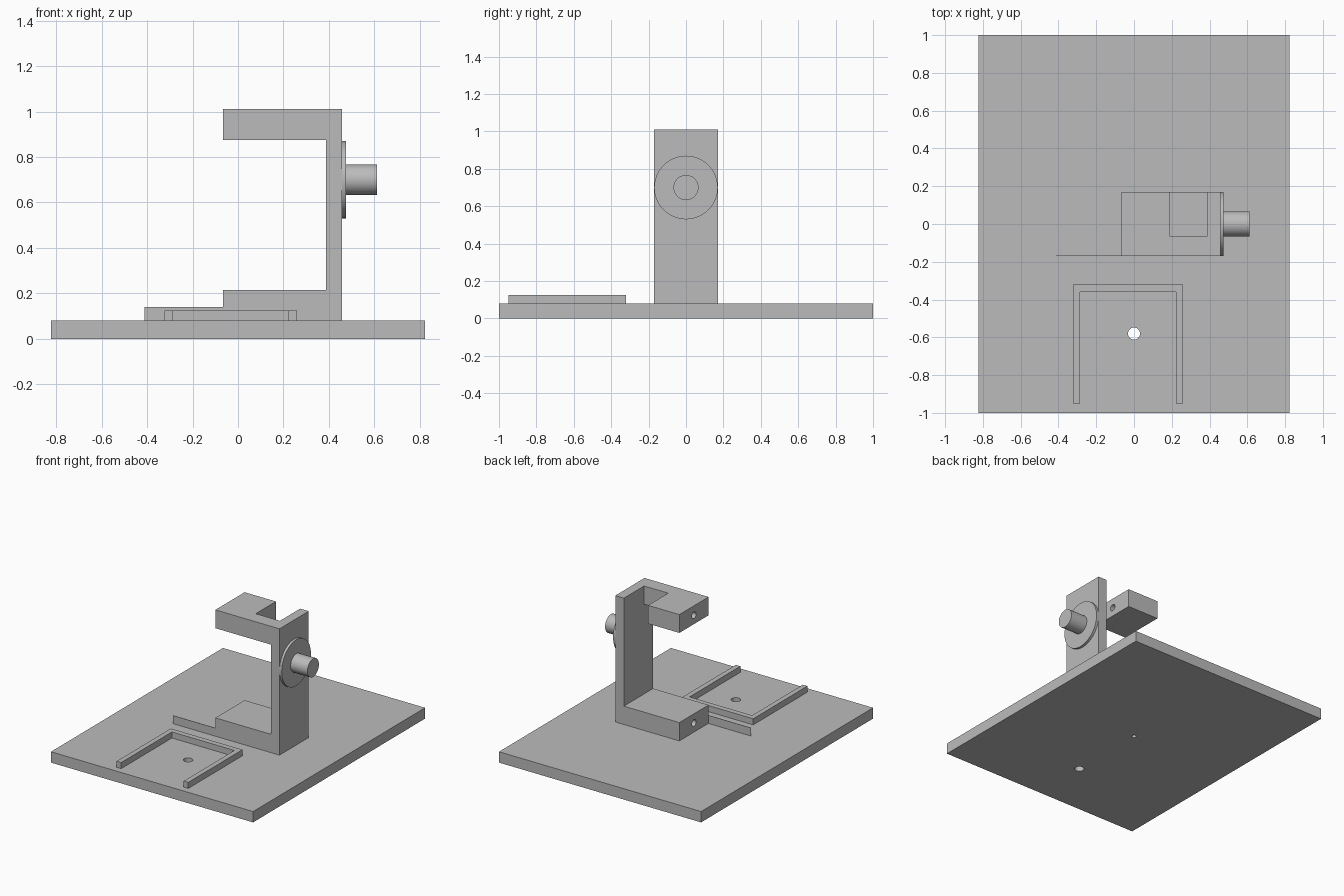
import bpy, bmesh
from mathutils import Matrix, Vector

cube = bpy.data.objects.get("Cube")
if cube:
    bpy.data.objects.remove(cube, do_unlink=True)

grey = bpy.data.materials.new("plain grey")
grey.use_nodes = True
grey.diffuse_color = (0.5, 0.5, 0.5, 1)
grey.node_tree.nodes["Principled BSDF"].inputs["Base Color"].default_value = (0.5, 0.5, 0.5, 1)


def finish(name, bm):
    bmesh.ops.recalc_face_normals(bm, faces=bm.faces)
    mesh = bpy.data.meshes.new(name)
    bm.to_mesh(mesh)
    bm.free()
    mesh.materials.append(grey)
    obj = bpy.data.objects.new(name, mesh)
    bpy.context.collection.objects.link(obj)
    return obj


def prism(name, points, offset):
    """Extrude a flat outline of 3D points along an offset."""
    bm = bmesh.new()
    face = bm.faces.new([bm.verts.new(p) for p in points])
    new = bmesh.ops.extrude_face_region(bm, geom=[face])["geom"]
    verts = [v for v in new if isinstance(v, bmesh.types.BMVert)]
    bmesh.ops.translate(bm, verts=verts, vec=offset)
    return finish(name, bm)


def box(name, low, high):
    (x0, y0, z0), (x1, y1, z1) = low, high
    return prism(name, [(x0, y0, z0), (x1, y0, z0), (x1, y1, z0), (x0, y1, z0)], (0, 0, z1 - z0))


def rod(name, start, end, radius, sides=48):
    a, b = Vector(start), Vector(end)
    turn = Vector((0, 0, 1)).rotation_difference(b - a).to_matrix().to_4x4()
    bm = bmesh.new()
    bmesh.ops.create_cone(bm, cap_ends=True, segments=sides, radius1=radius, radius2=radius,
                          depth=(b - a).length, matrix=Matrix.Translation((a + b) / 2) @ turn)
    return finish(name, bm)


def cut(obj, cutters):
    for c in cutters:
        c.hide_render = True
        mod = obj.modifiers.new("cut", "BOOLEAN")
        mod.operation, mod.solver, mod.object = "DIFFERENCE", "EXACT", c
    graph = bpy.context.evaluated_depsgraph_get()
    mesh = bpy.data.meshes.new_from_object(obj.evaluated_get(graph))
    obj.modifiers.clear()
    obj.data = mesh
    for c in cutters:
        bpy.data.objects.remove(c, do_unlink=True)


def smooth(obj):
    bpy.ops.object.select_all(action="DESELECT")
    obj.select_set(True)
    bpy.context.view_layer.objects.active = obj
    bpy.ops.object.shade_smooth_by_angle()


TOP = 0.08       # upper face of the base
HALF = 0.17      # half width of the bracket

# Base plate with its two drilled holes
base = box("base_plate", (-0.823, -1, 0), (0.823, 1, TOP))
cut(base, [rod("large_hole", (0, -0.58, -0.1), (0, -0.58, 0.2), 0.032, 32),
           rod("small_hole", (0, 0, -0.1), (0, 0, 0.2), 0.016, 32)])

# C-shaped bracket, notched at the back of its upper arm, bored at both arm ends
outline = [(-0.065, TOP), (0.457, TOP), (0.457, 1.01), (-0.065, 1.01),
           (-0.065, 0.875), (0.387, 0.875), (0.387, 0.215), (-0.065, 0.215)]
bracket = prism("bracket", [(x, -HALF, z) for x, z in outline], (0, 2 * HALF, 0))
cut(bracket, [box("notch", (0.19, -0.065, 0.8), (0.387, 0.3, 1.1)),
              rod("upper_bore", (-0.2, 0, 0.94), (0.25, 0, 0.94), 0.024, 32),
              rod("lower_bore", (-0.2, 0, 0.147), (0.19, 0, 0.147), 0.024, 32)])

# Thin strip flush with the front of the bracket
strip = box("side_strip", (-0.412, -HALF, TOP), (-0.065, -HALF + 0.003, 0.14))

# Round flange and peg on the outer side of the upright
flange = rod("flange", (0.457, 0, 0.7), (0.475, 0, 0.7), HALF, 64)
peg = rod("peg", (0.475, 0, 0.7), (0.612, 0, 0.7), 0.067)

# Three-sided rail, open to the front
rail_outline = [(-0.323, -0.95), (-0.323, -0.32), (0.26, -0.32), (0.26, -0.95),
                (0.223, -0.95), (0.223, -0.36), (-0.286, -0.36), (-0.286, -0.95)]
rail = prism("locating_rail", [(x, y, TOP) for x, y in rail_outline], (0, 0, 0.045))

for part in (base, bracket, flange, peg):
    smooth(part)
